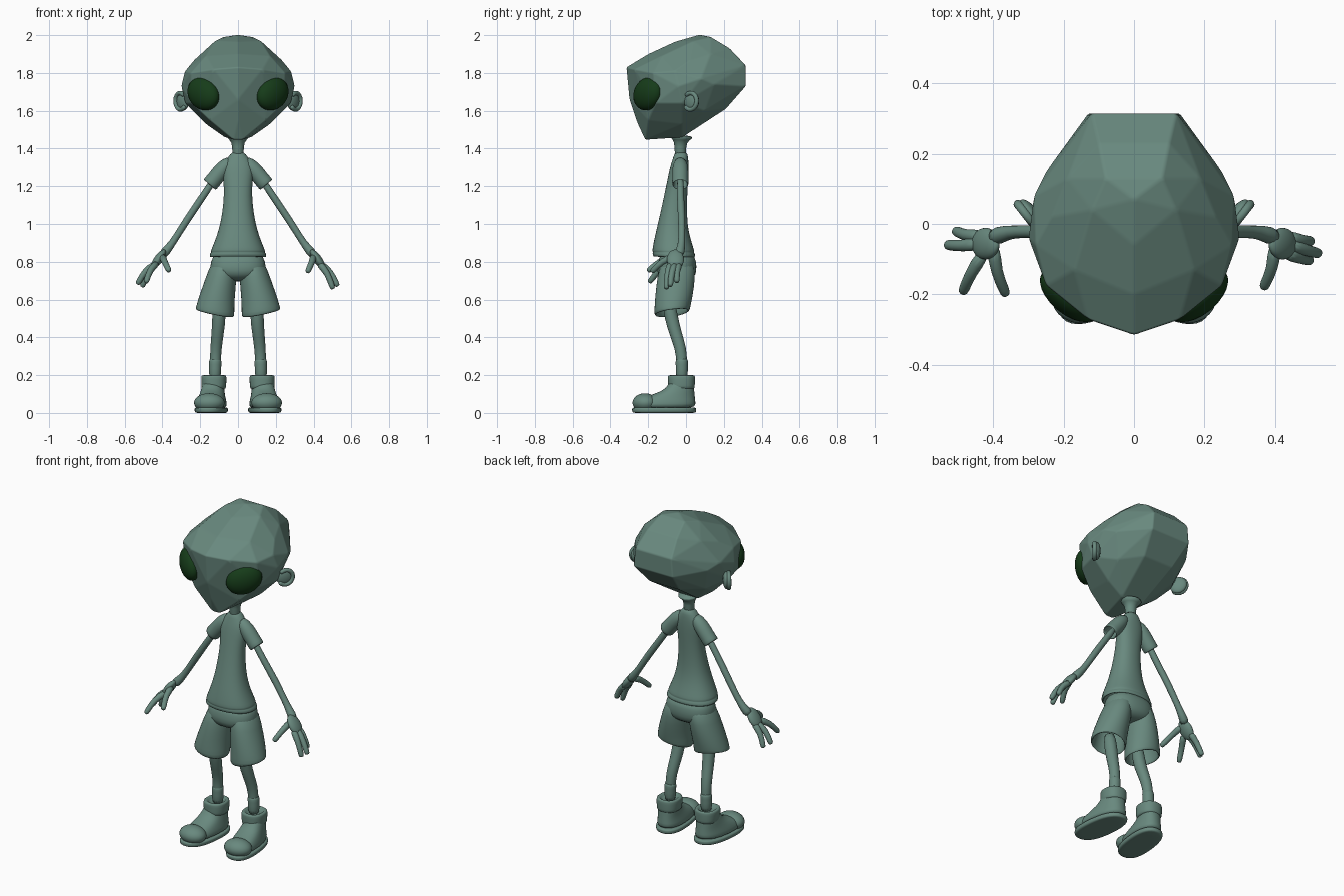
import bpy, bmesh
from math import sin, cos, pi, radians
from mathutils import Vector, Matrix

if "Cube" in bpy.data.objects:
    bpy.data.objects.remove(bpy.data.objects["Cube"])


def material(name, rgb):
    mat = bpy.data.materials.new(name)
    mat.use_nodes = True
    color = (*rgb, 1)
    mat.diffuse_color = color
    mat.node_tree.nodes["Principled BSDF"].inputs["Base Color"].default_value = color
    return mat


SKIN = material("grey teal", (0.14, 0.25, 0.21))
EYE = material("dark green", (0.008, 0.045, 0.01))


def finish(name, bm, mat=SKIN, mirror=False, wall=0, subdiv=0):
    """Turn a bmesh into a smooth object with the usual modifiers."""
    bmesh.ops.recalc_face_normals(bm, faces=bm.faces[:])
    mesh = bpy.data.meshes.new(name)
    for face in bm.faces:
        face.smooth = True
    bm.to_mesh(mesh)
    bm.free()
    mesh.materials.append(mat)
    obj = bpy.data.objects.new(name, mesh)
    bpy.context.collection.objects.link(obj)
    if mirror:
        mod = obj.modifiers.new("mirror", "MIRROR")
        mod.use_mirror_merge = False
    if wall:
        mod = obj.modifiers.new("wall", "SOLIDIFY")
        mod.thickness = wall
        mod.offset = -1
    if subdiv:
        mod = obj.modifiers.new("smooth", "SUBSURF")
        mod.levels = mod.render_levels = subdiv
    return obj


def skin_rings(rings, cap_start, cap_end):
    """Join rings of points with quads."""
    bm = bmesh.new()
    loops = [[bm.verts.new(p) for p in ring] for ring in rings]
    n = len(loops[0])
    for a, b in zip(loops, loops[1:]):
        for i in range(n):
            j = (i + 1) % n
            bm.faces.new((a[i], a[j], b[j], b[i]))
    if cap_start:
        bm.faces.new(loops[0])
    if cap_end:
        bm.faces.new(loops[-1])
    return bm


def loft(name, rows, caps=(True, True), square=1.0, shear=0, tilt=(0, 0), n=18, **kw):
    """Stack of ovals; each row is height, centre x, half width, front y, back y."""
    rings = []
    for k, (z, cx, hw, front, back) in enumerate(rows):
        last = k == len(rows) - 1
        ring = []
        for i in range(n):
            c, s = cos(2 * pi * i / n), sin(2 * pi * i / n)
            dx = hw * abs(c) ** square * (1 if c > 0 else -1)
            dy = (back - front) / 2 * abs(s) ** square * (1 if s > 0 else -1)
            y = (front + back) / 2 + dy
            lift = tilt[0] * dx + tilt[1] * dy if last else 0
            ring.append((cx + dx + shear * y, y, z + lift))
        rings.append(ring)
    return finish(name, skin_rings(rings, *caps), subdiv=1, **kw)


def tube(name, path, radii, caps=(True, True), n=10, **kw):
    """Round tube of varying radius along a path."""
    pts = [Vector(p) for p in path]
    rings, prev, quat = [], None, None
    for i, p in enumerate(pts):
        t = (pts[min(i + 1, len(pts) - 1)] - pts[max(i - 1, 0)]).normalized()
        quat = prev.rotation_difference(t) @ quat if prev else t.to_track_quat("Z", "Y")
        prev = t
        rings.append([p + quat @ Vector((cos(a), sin(a), 0)) * radii[i]
                      for a in (2 * pi * k / n for k in range(n))])
    return finish(name, skin_rings(rings, *caps), subdiv=1, **kw)


def ball(name, loc, scale, rot=(0, 0, 0), **kw):
    bm = bmesh.new()
    bmesh.ops.create_uvsphere(bm, u_segments=24, v_segments=16, radius=1)
    x, y, z = (Matrix.Rotation(radians(a), 4, axis) for a, axis in zip(rot, "XYZ"))
    bm.transform(Matrix.Translation(loc) @ z @ y @ x @ Matrix.Diagonal((*scale, 1)))
    return finish(name, bm, **kw)


# Faceted head: hull of a mirrored set of corner points
corners = [
    (0, .07, 2.002), (.08, .13, 1.99), (.12, .04, 1.97), (0, -.06, 1.965), (0, -.2, 1.9),
    (0, -.316, 1.83), (.13, -.272, 1.82), (.25, -.175, 1.8), (.28, -.06, 1.81),
    (.3, -.04, 1.73), (.285, .08, 1.77), (.25, .15, 1.74), (.235, .02, 1.865),
    (.17, -.13, 1.89), (.19, .13, 1.9), (.12, .315, 1.84), (.13, .315, 1.73),
    (.1, .23, 1.93), (.1, .21, 1.61), (.2, .1, 1.6), (.28, -.02, 1.64),
    (.17, -.02, 1.53), (.07, -.02, 1.46), (0, -.3, 1.66), (0, -.263, 1.55),
    (.025, -.215, 1.447), (.15, -.2, 1.55), (.245, -.16, 1.64)]
bm = bmesh.new()
for x, y, z in corners:
    for side in ((1, -1) if x else (1,)):
        bm.verts.new((side * x, y, z))
bmesh.ops.convex_hull(bm, input=bm.verts[:])
bmesh.ops.delete(bm, geom=[v for v in bm.verts if not v.link_faces], context="VERTS")
bmesh.ops.dissolve_limit(bm, angle_limit=radians(5), verts=bm.verts[:], edges=bm.edges[:])
head = finish("head", bm)
mod = head.modifiers.new("soft edges", "BEVEL")
mod.width, mod.segments, mod.limit_method = .007, 2, "NONE"
mod.harden_normals = True

# Face: eyes lying along the cheeks, mouth, ears
ball("eyes", (.183, -.202, 1.69), (.104, .055, .084), (0, -25, 40), mat=EYE, mirror=True)
tube("mouth", [(-.028, -.245, 1.553), (0, -.259, 1.549), (.028, -.245, 1.553)], [.004, .007, .004])
ear_turn = Matrix.Translation((.297, .03, 1.65)) @ Matrix.Rotation(radians(-38), 4, "Z") @ Matrix.Rotation(radians(-20), 4, "X")
rim = [ear_turn @ Vector((.01, .043 * cos(a), .046 * sin(a)))
       for a in (radians(d) for d in range(-130, 161, 29))]
tube("ear_rims", rim, [.013] * len(rim), mirror=True)
ball("ear_bowls", (.293, .03, 1.65), (.02, .048, .05), (-20, 0, -38), mirror=True)

# Neck
tube("neck", [(0, -.03, 1.33), (0, -.03, 1.42), (0, -.028, 1.445), (0, -.025, 1.475)],
     [.032, .03, .042, .085], n=14)

# Shirt body with hem, and sleeves
loft("shirt", [
    (1.385, 0, .033, -.06, .006), (1.355, 0, .052, -.067, .012), (1.32, 0, .08, -.08, .014),
    (1.27, 0, .085, -.092, .014), (1.2, 0, .074, -.106, .01), (1.1, 0, .078, -.127, .005),
    (1, 0, .094, -.15, .008), (.93, 0, .116, -.167, .022), (.87, 0, .141, -.179, .042),
    (.855, 0, .147, -.18, .046), (.85, 0, .143, -.175, .043), (.845, 0, .15, -.18, .048),
    (.825, 0, .155, -.174, .052)], caps=(True, False), square=.9, wall=.012)
tube("sleeves", [(.03, -.03, 1.345), (.08, -.03, 1.295), (.122, -.03, 1.24), (.151, -.03, 1.207)],
     [.03, .046, .043, .046], caps=(True, False), wall=.009, n=14, mirror=True)

# Arms
tube("arms", [(.11, -.03, 1.26), (.19, -.03, 1.14), (.265, -.022, 1.03), (.33, -.022, .925),
              (.365, -.025, .875), (.405, -.04, .83)],
     [.021, .019, .021, .018, .022, .032], mirror=True)

# Hands, each with its own pose
poses = {
    "left": {"thumb": (.368, -.185, .745), "first_finger": (.505, -.105, .655),
             "middle_finger": (.53, -.085, .67), "last_finger": (.508, -.05, .69)},
    "right": {"thumb": (.364, -.205, .75), "first_finger": (.489, -.197, .69),
              "middle_finger": (.535, -.06, .68), "last_finger": (.51, -.02, .665)}}
bases = {"thumb": (.4, -.06, .83), "first_finger": (.425, -.08, .795),
         "middle_finger": (.435, -.055, .79), "last_finger": (.43, -.035, .79)}
for side, sign in (("left", 1), ("right", -1)):
    flip = Vector((sign, 1, 1))
    ball(side + "_palm", Vector((.422, -.056, .812)) * flip, (.023, .045, .062), (0, sign * 145, 0))
    for finger, tip in poses[side].items():
        base, tip = Vector(bases[finger]), Vector(tip)
        bend = (base + tip) / 2 + Vector((.01, -.006, .016))
        near = base.lerp(tip, .9)
        tube(side + "_" + finger, [p * flip for p in (base, bend, near, tip)],
             [.024, .016, .017, .012])

# Shorts: seat and two open legs
loft("shorts_seat", [
    (.85, 0, .13, -.135, .042), (.8, 0, .145, -.15, .056), (.75, 0, .155, -.158, .058),
    (.715, 0, .12, -.14, .045), (.695, 0, .05, -.09, .005)], square=.85)
loft("shorts_legs", [
    (.82, .07, .065, -.13, .045), (.72, .088, .082, -.154, .052), (.62, .111, .096, -.164, .037),
    (.56, .121, .103, -.168, .024), (.528, .122, .105, -.17, .02)],
    caps=(True, False), tilt=(.2, .12), wall=.012, mirror=True)

# Legs and sock bands
tube("legs", [(.1, -.095, .62), (.1, -.078, .5), (.108, -.055, .42), (.117, -.027, .34),
              (.12, -.022, .27), (.122, -.022, .15)],
     [.034, .037, .033, .031, .029, .03], n=14, mirror=True)
tube("socks", [(.12, -.022, .29), (.12, -.022, .275), (.121, -.022, .24), (.122, -.022, .17)],
     [.029, .035, .032, .034], n=14, mirror=True)

# Boots: sole, upper, toe cap, ankle cuff
loft("boot_soles", [
    (0, .13, .07, -.27, .04), (.001, .13, .084, -.285, .055), (.012, .13, .087, -.288, .057),
    (.027, .13, .087, -.288, .057), (.03, .13, .078, -.28, .05)], square=.8, shear=-.1, mirror=True)
loft("boot_uppers", [
    (.02, .13, .081, -.278, .052), (.05, .13, .081, -.272, .053), (.075, .13, .074, -.245, .05),
    (.1, .13, .066, -.17, .047), (.13, .13, .06, -.095, .043), (.19, .128, .055, -.085, .04)],
    square=.85, shear=-.1, mirror=True)
ball("toe_caps", (.152, -.217, .054), (.081, .066, .05), (0, 0, 6), mirror=True)
loft("boot_cuffs", [
    (.125, .128, .058, -.088, .042), (.13, .128, .066, -.096, .047), (.16, .128, .067, -.096, .048),
    (.193, .128, .068, -.098, .049), (.2, .128, .064, -.094, .045), (.2, .128, .045, -.075, .03),
    (.18, .128, .042, -.07, .026)], square=.85, mirror=True)
